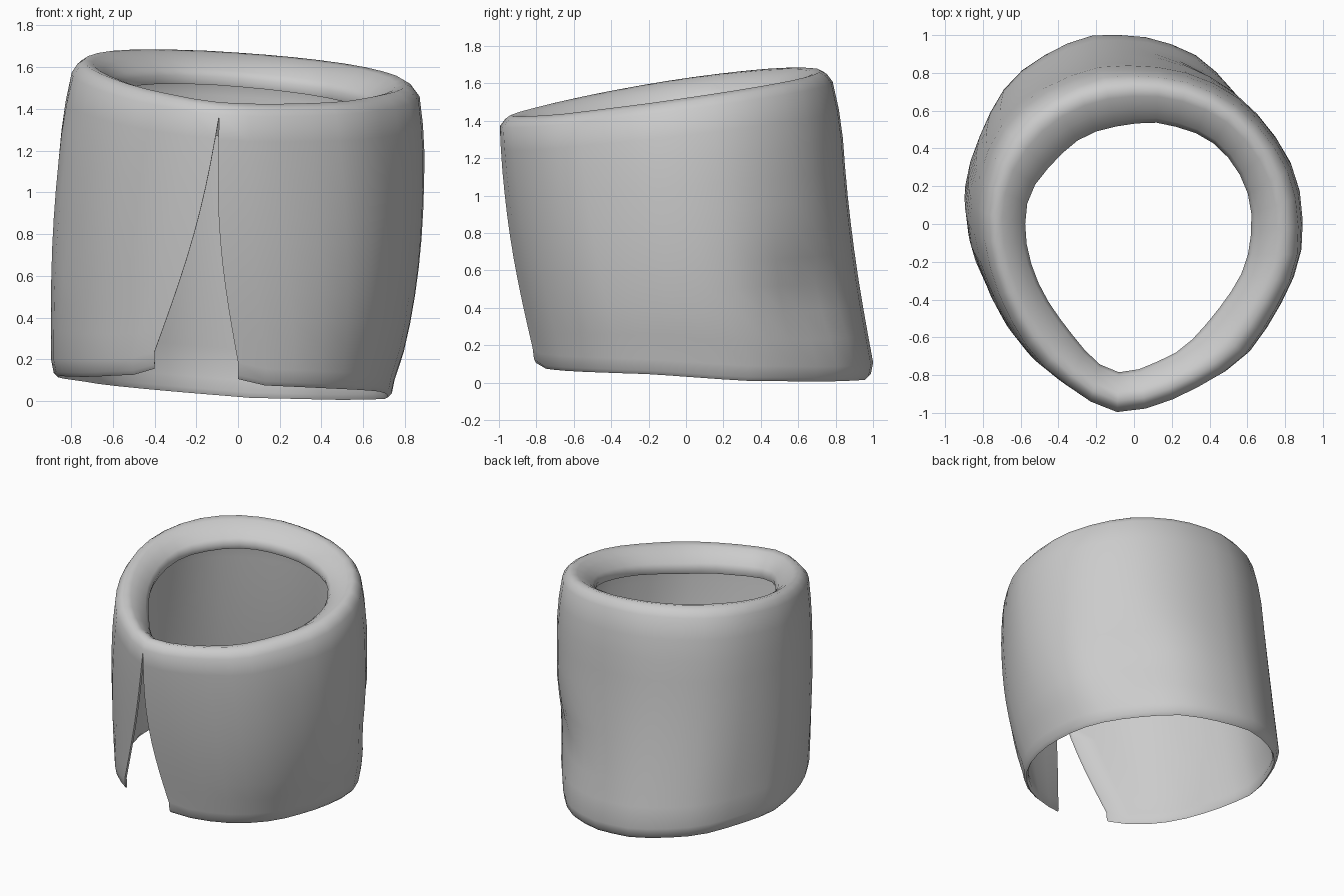
import bpy, bmesh, math
from mathutils import Vector

if "Cube" in bpy.data.objects:
    bpy.data.objects.remove(bpy.data.objects["Cube"])

N = 36          # columns around the sleeve
ROWS = 10       # rows up the wall
WALL = 0.035    # wall thickness

# Plan outlines, from the left side of the slit round the back to the right side
HEM = [(-.40, -.77), (-.64, -.55), (-.80, -.25), (-.89, .10), (-.86, .35), (-.66, .75), (-.32, .97),
       (-.10, 1.0), (.10, .98), (.35, .88), (.57, .65), (.72, .38), (.75, .10), (.71, -.20),
       (.59, -.48), (.35, -.70), (0, -.82)]
SHOULDER = [(-.09, -1.0), (-.17, -.975), (-.30, -.90), (-.54, -.70), (-.74, -.35), (-.82, .03), (-.74, .40),
            (-.55, .64), (-.25, .79), (0, .82), (.30, .78), (.60, .62), (.82, .33), (.89, .03), (.85, -.28),
            (.61, -.68), (.41, -.83), (.18, -.945), (0, -.995), (-.09, -1.0)]
LIP = [(-.08, -.785), (-.16, -.755), (-.25, -.68), (-.46, -.40), (-.56, -.15), (-.57, .08), (-.50, .24),
       (-.27, .46), (.03, .535), (.20, .52), (.37, .46), (.50, .35), (.60, .17), (.62, -.05), (.55, -.30),
       (.30, -.62), (.10, -.74), (0, -.775), (-.08, -.785)]
HEM_Z = [.13, .115, .12, .095, .055, .015, .005, .01, .045, .06, .08]


def resample(points, count):
    """Smooth curve through the points, sampled at equal arc lengths."""
    p = [Vector(q) for q in points]
    p = [2 * p[0] - p[1]] + p + [2 * p[-1] - p[-2]]
    fine = []
    for i in range(1, len(p) - 2):
        a, b, c, d = p[i - 1:i + 3]
        for k in range(12):
            t = k / 12
            fine.append(.5 * (2 * b + (c - a) * t + (2 * a - 5 * b + 4 * c - d) * t ** 2
                              + (3 * b - a - 3 * c + d) * t ** 3))
    fine.append(p[-2])
    run = [0]
    for a, b in zip(fine, fine[1:]):
        run.append(run[-1] + (b - a).length)
    out, j = [], 0
    for i in range(count + 1):
        s = run[-1] * i / count
        while j < len(run) - 2 and run[j + 1] < s:
            j += 1
        out.append(fine[j].lerp(fine[j + 1], (s - run[j]) / (run[j + 1] - run[j])))
    return out


def hem_height(t):
    f = t * (len(HEM_Z) - 1)
    i = min(int(f), len(HEM_Z) - 2)
    return HEM_Z[i] + (HEM_Z[i + 1] - HEM_Z[i]) * (f - i)


hem, shoulder, lip = (resample(c, N) for c in (HEM, SHOULDER, LIP))


def section(i):
    """Closed cross-section of the sleeve at one column."""
    b, top, hole = hem[i], shoulder[i], lip[i]
    inward = (hole - top).normalized()
    width = (hole - top).length
    edge = min(i, N - i)
    th = WALL * (.6 if edge == 0 else 1)
    zb = hem_height(i / N) + (.025 if edge == 0 else 0)
    zc = 1.575 + .13 * top.y - .02 * top.y ** 2 - .062 * top.x
    round_in = 1 + .8 * top.y      # the shoulder is tighter at the front
    # Soft fold pressed into the back right side above the hem
    dent = .055 * math.exp(-((i / N - .60) / .06) ** 2)
    # The slit sides curve towards each other
    pull = .04 * (math.exp(-(i / 2.5) ** 2) - math.exp(-((N - i) / 2.5) ** 2))

    def wall(s, off):
        bow = math.sin(math.pi * s)
        p = b.lerp(top, s)
        if p.x > 0:
            wide = .075 * math.sin(math.pi * s ** .75)
        else:
            wide = (.035 if p.y > -.2 else .02) * bow
        p = Vector((p.x * (1 + wide) + pull * bow, p.y - .03 * bow))
        p += inward * (off + dent * math.exp(-((s - .27) / .15) ** 2))
        z0 = zb + .08
        return (p.x, p.y, z0 + (zc - .06 - z0) * s)

    def rim(f, dz):
        p = top + inward * width * f
        return (p.x, p.y, zc + dz)

    def hem_pt(off, dz):
        p = b + inward * off
        return (p.x, p.y, zb + dz)

    levels = [k / ROWS for k in range(ROWS)]
    outer = [wall(s, .03 * round_in * max(0, s - .87) / .13) for s in levels] + [wall(1, .022 * round_in)]
    r = .05 * round_in
    rolled = [rim(.15 + r, -.02), rim(.28 + r, 0), rim(.5, -.01), rim(.72, -.045), rim(.92, -.09), rim(1, -.125)]
    underside = [rim(.95, -.165), rim(.72, -.085), rim(.5, -.05), rim(.36, -.045)]
    inner = [wall(1, .022 * round_in + WALL)] + [wall(s, th) for s in reversed(levels)]
    turn = [hem_pt(th * 1.25, .025), hem_pt(th * .9, 0), hem_pt(th * .35, .02)]
    return outer + rolled + underside + inner + turn


bm = bmesh.new()
cols = [[bm.verts.new(p) for p in section(i)] for i in range(N + 1)]
M = len(cols[0])

# Sleeve skin
for a, b in zip(cols, cols[1:]):
    for k in range(M):
        n = (k + 1) % M
        bm.faces.new((a[k], b[k], b[n], a[n]))

# Narrow walls closing both sides of the slit
for c in (cols[0], cols[-1]):
    last_in = M - 4
    for k in range(ROWS):
        bm.faces.new((c[k], c[k + 1], c[last_in - k - 1], c[last_in - k]))
    bm.faces.new((c[0], c[M - 4], c[M - 3], c[M - 2], c[M - 1]))

# Join the rim above the slit
bmesh.ops.remove_doubles(bm, verts=bm.verts, dist=.0005)
bmesh.ops.recalc_face_normals(bm, faces=bm.faces)
mesh = bpy.data.meshes.new("sleeve")
bm.to_mesh(mesh)
bm.free()

grey = bpy.data.materials.new("light grey")
grey.diffuse_color = (.6, .6, .6, 1)
grey.use_nodes = True
grey.node_tree.nodes["Principled BSDF"].inputs["Base Color"].default_value = grey.diffuse_color
mesh.materials.append(grey)
sleeve = bpy.data.objects.new("slit_sleeve", mesh)
bpy.context.collection.objects.link(sleeve)
bpy.context.view_layer.objects.active = sleeve
sleeve.select_set(True)
bpy.ops.object.shade_smooth_by_angle(angle=math.radians(60))
